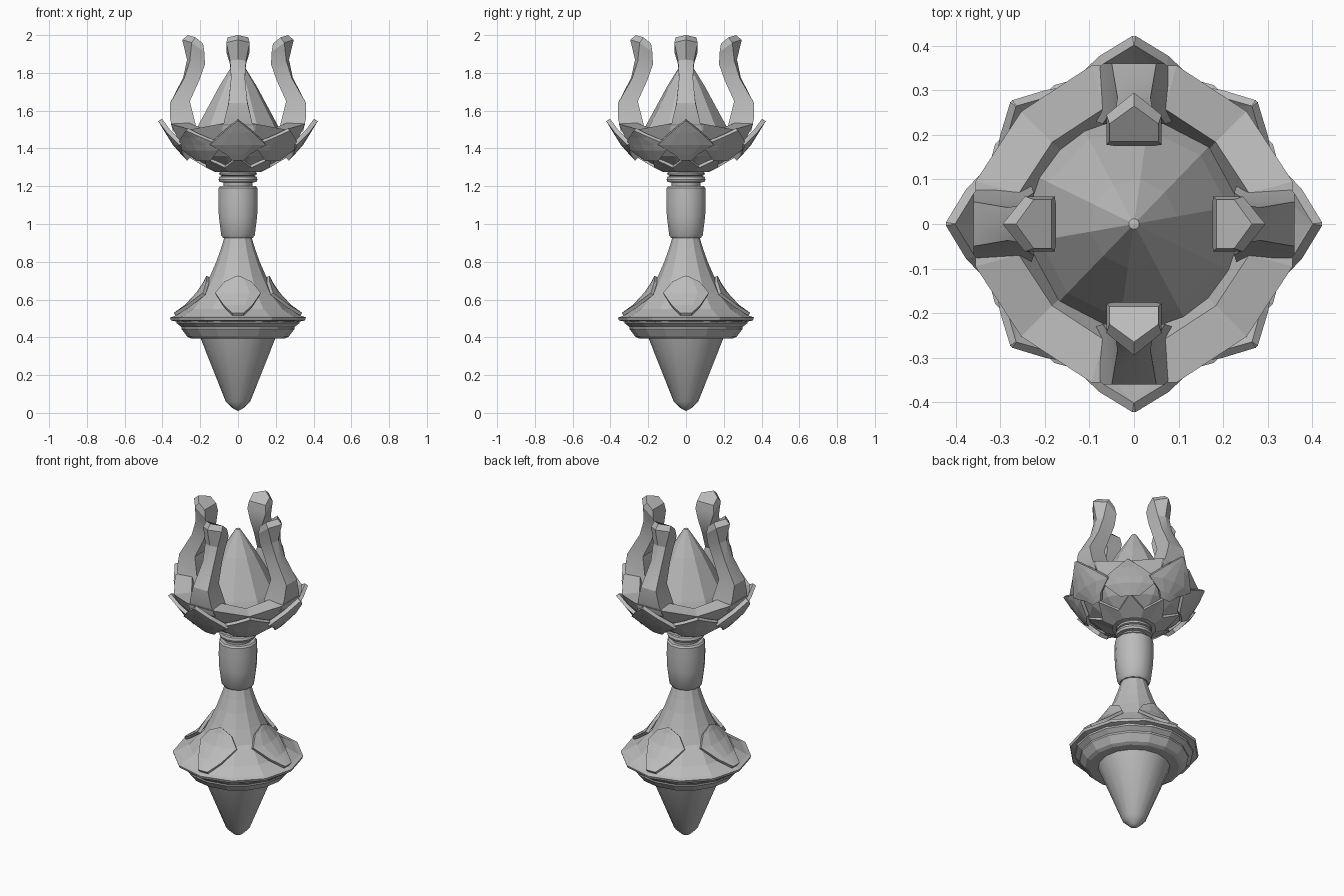
import bpy, bmesh
from math import sin, cos, pi, radians, asin, atan2

if "Cube" in bpy.data.objects:
    bpy.data.objects.remove(bpy.data.objects["Cube"])

stone = bpy.data.materials.new("grey stone")
stone.use_nodes = True
GREY = (0.5, 0.5, 0.5, 1)
stone.diffuse_color = GREY
stone.node_tree.nodes["Principled BSDF"].inputs["Base Color"].default_value = GREY


def finish(name, bm, smooth=0):
    bmesh.ops.remove_doubles(bm, verts=bm.verts, dist=0.0005)
    bmesh.ops.recalc_face_normals(bm, faces=bm.faces)
    mesh = bpy.data.meshes.new(name)
    bm.to_mesh(mesh)
    bm.free()
    mesh.materials.append(stone)
    ob = bpy.data.objects.new(name, mesh)
    bpy.context.collection.objects.link(ob)
    if smooth:
        bpy.ops.object.select_all(action='DESELECT')
        ob.select_set(True)
        bpy.context.view_layer.objects.active = ob
        bpy.ops.object.shade_smooth_by_angle(angle=radians(smooth))
    return ob


def bridge(bm, loops, closed=True):
    for a, b in zip(loops, loops[1:]):
        n = len(a)
        for i in range(n if closed else n - 1):
            j = (i + 1) % n
            bm.faces.new((a[i], a[j], b[j], b[i]))


def lathe(name, profile, sides=12, turn=0.0, smooth=0, shape=None):
    bm = bmesh.new()
    loops = []
    for r, z in profile:
        ring = []
        for i in range(sides):
            a = radians(turn) + 2 * pi * i / sides
            rr, zz = shape(r, z, a) if shape else (r, z)
            ring.append(bm.verts.new((rr * cos(a), rr * sin(a), zz)))
        loops.append(ring)
    bridge(bm, loops)
    bmesh.ops.remove_doubles(bm, verts=bm.verts, dist=0.0005)
    edges = [e for e in bm.edges if e.is_boundary]
    if edges:
        bmesh.ops.holes_fill(bm, edges=edges)
    return finish(name, bm, smooth)


def leaf(name, rows, degrees, thick):
    """Plate wrapped round the axis; each row is half width, radius, height."""
    bm = bmesh.new()
    loops = []
    for w, r, z in rows:
        row = []
        for k in (-1, -0.5, 0, 0.5, 1):
            a = radians(degrees) + k * asin(min(w / r, 1))
            row.append(bm.verts.new((r * cos(a), r * sin(a), z)))
        loops.append(row)
    bridge(bm, loops, closed=False)
    ob = finish(name, bm)
    mod = ob.modifiers.new("thickness", 'SOLIDIFY')
    mod.thickness = thick
    mod.offset = 0
    return ob


def prong(name, degrees):
    # outer radius and height, inner radius and height, half width, ridge depth
    stations = [(.345, 1.49, .23, 1.49, .085, 0),
                (.36, 1.56, .225, 1.53, .07, 0),
                (.36, 1.64, .255, 1.65, .05, 0),
                (.29, 1.775, .205, 1.76, .037, .006),
                (.27, 1.87, .175, 1.845, .042, .015),
                (.295, 1.975, .178, 1.91, .062, .05),
                (.265, 2.0, .185, 1.955, .055, .04)]
    bm = bmesh.new()
    a = radians(degrees)
    loops = []
    for ro, zo, ri, zi, w, d in stations:
        points = [(ri, -w, zi), (ro - d, -w, zo - d * .3), (ro, 0, zo),
                  (ro - d, w, zo - d * .3), (ri, w, zi)]
        loops.append([bm.verts.new((r * cos(a) - t * sin(a),
                                    r * sin(a) + t * cos(a), z))
                      for r, t, z in points])
    bridge(bm, loops)
    bm.faces.new(loops[0])
    bm.faces.new(loops[-1])
    return finish(name, bm, 25)


# Lower spike and stepped plinth
lathe("bottom_spike", [(0, 0.01), (.025, .022), (.065, .06), (.2, .4), (0, .4)], 16, 0, 35)
lathe("lower_steps", [(0, .395), (.25, .395), (.27, .405), (.3, .445), (.3, .455),
                      (.325, .475), (.33, .495), (0, .495)], 16)
lathe("base_disc", [(0, .475), (.29, .475), (.355, .49), (.36, .505), (.33, .515), (0, .515)], 12)
lathe("base_bell", [(0, .505), (.35, .505), (.27, .55), (.19, .64), (.15, .72),
                    (.115, .8), (.09, .87), (.07, .935), (0, .935)], 12)

# Handle and neck rings
lathe("grip", [(0, .925), (.08, .925), (.092, .94), (.105, 1.04), (.108, 1.12),
               (.106, 1.19), (.098, 1.2), (0, 1.2)], 12, 15, 35)
lathe("neck", [(.075, 1.19), (.078, 1.22), (.098, 1.222), (.103, 1.235), (.098, 1.25),
               (.085, 1.255), (.098, 1.26), (.1, 1.27), (.085, 1.285), (.085, 1.3)], 16, 0, 35)


# Cup: rim rises towards the four prongs and flattens between them
def cup_shape(r, z, a):
    high = max(0, (z - 1.4) / 0.1)
    return r * (1 + 0.02 * cos(4 * a) * min(high, 1)), z + 0.02 * cos(4 * a) * min(high, 1)


lathe("cup", [(0, 1.28), (.07, 1.28), (.15, 1.295), (.25, 1.36), (.33, 1.45), (.365, 1.52),
              (.265, 1.525), (.235, 1.45), (0, 1.44)], 12, 15, 0, cup_shape)
lathe("centre_cone", [(.25, 1.44), (.215, 1.52), (.1, 1.73), (.012, 1.87), (0, 1.872)], 10, 10)


# Zigzag collar under the cup
bm = bmesh.new()
collar = []
for r, z, tip_r, tip_z in [(.12, 1.275, .12, 1.275), (.18, 1.297, .255, 1.35),
                           (.175, 1.312, .245, 1.365)]:
    ring = []
    for i in range(16):
        a = 2 * pi * i / 16
        rr, zz = (r, z) if i % 2 else (tip_r, tip_z)
        ring.append(bm.verts.new((rr * cos(a), rr * sin(a), zz)))
    collar.append(ring)
bridge(bm, collar)
finish("cup_collar", bm)

# Parts repeated on the four sides
for side, deg in (("left", 0), ("back", 90), ("right", 180), ("front", 270)):
    prong(side + "_prong", deg)
    leaf(side + "_cup_leaf", [(.03, .262, 1.345), (.06, .29, 1.375), (.145, .335, 1.425),
                              (.075, .375, 1.49), (.002, .412, 1.55)], deg, .024)
    leaf(side + "_corner_leaf", [(.05, .255, 1.34), (.13, .305, 1.395), (.15, .325, 1.425),
                                 (.07, .352, 1.465), (.002, .382, 1.5)], deg + 45, .02)
    leaf(side + "_bell_leaf", [(.03, .335, .522), (.075, .275, .565), (.118, .215, .63),
                               (.07, .175, .69), (.002, .16, .722)], deg, .018)
